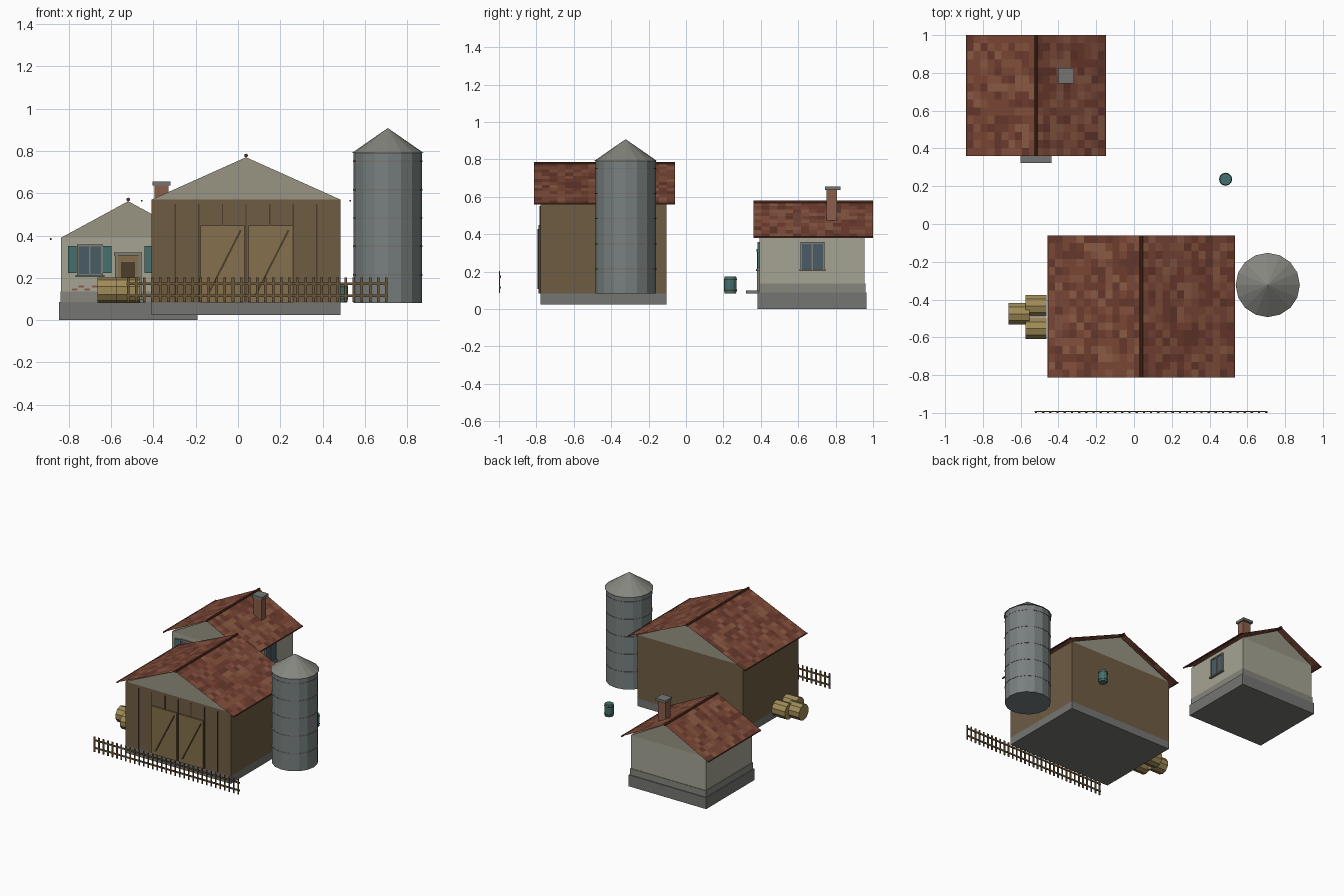
import bpy, bmesh, math, random
from mathutils import Vector

if "Cube" in bpy.data.objects:
    bpy.data.objects.remove(bpy.data.objects["Cube"])

random.seed(4)
mats = {}


def mat(name, hexcol):
    rgb = [int(hexcol[i:i + 2], 16) / 255 for i in (0, 2, 4)]
    m = bpy.data.materials.new(name)
    m.diffuse_color = [((c + 0.055) / 1.055) ** 2.4 for c in rgb] + [1]
    m.use_nodes = True
    m.node_tree.nodes["Principled BSDF"].inputs["Base Color"].default_value = m.diffuse_color
    mats[name] = m


for n, h in dict(stone="757672", plinth="86867c", plaster="a6a494", gable="989583", barn_wood="6f5c44",
                 door_wood="85704c", dark_wood="4c3d2c", glass="4a5c66", frame="7c7d72", teal="43706c",
                 brick="8c5f4b", metal="78807f", cone="85867f", hay="a08c58", ridge="5c3426", fence="6b5638",
                 tile_a="7a4636", tile_b="84503c", tile_c="6f3c2e", tile_d="8a5a44", tile_e="64372b").items():
    mat(n, h)


def add(name, bm, *materials):
    me = bpy.data.meshes.new(name)
    bm.normal_update()
    bm.to_mesh(me)
    bm.free()
    for m in materials:
        me.materials.append(mats[m])
    ob = bpy.data.objects.new(name, me)
    bpy.context.collection.objects.link(ob)
    return ob


def boxes(name, material, *specs):
    """Each spec is x0, x1, y0, y1, z0, z1."""
    bm = bmesh.new()
    for x0, x1, y0, y1, z0, z1 in specs:
        for v in bmesh.ops.create_cube(bm, size=1)['verts']:
            v.co = Vector(((x0 + x1) / 2 + v.co.x * (x1 - x0), (y0 + y1) / 2 + v.co.y * (y1 - y0),
                           (z0 + z1) / 2 + v.co.z * (z1 - z0)))
    return add(name, bm, material)


def prism(name, material, profile, y0, y1):
    """Extrude an (x, z) profile along y."""
    bm = bmesh.new()
    f = bm.faces.new([bm.verts.new((x, y0, z)) for x, z in profile])
    ext = bmesh.ops.extrude_face_region(bm, geom=[f])['geom']
    bmesh.ops.translate(bm, vec=(0, y1 - y0, 0), verts=[g for g in ext if isinstance(g, bmesh.types.BMVert)])
    bmesh.ops.recalc_face_normals(bm, faces=bm.faces)
    return add(name, bm, material)


def lathe(name, material, profile, loc, sides, axis='Z'):
    """Closed turned solid from (radius, height) points; a zero radius makes a tip."""
    bm = bmesh.new()
    rings = []
    for r, h in profile:
        n = sides if r > 0 else 1
        rings.append([bm.verts.new((r * math.cos(2 * math.pi * i / sides), r * math.sin(2 * math.pi * i / sides), h))
                      for i in range(n)])
    for a, b in zip(rings, rings[1:]):
        for i in range(sides):
            j = (i + 1) % sides
            bm.faces.new([a[i], a[j], b[0]] if len(b) == 1 else [a[i], a[j], b[j], b[i]])
    for ring in (rings[0], rings[-1]):
        if len(ring) > 1:
            bm.faces.new(ring)
    bmesh.ops.recalc_face_normals(bm, faces=bm.faces)
    ob = add(name, bm, material)
    ob.location = loc
    if axis == 'X':
        ob.rotation_euler = (0, math.pi / 2, 0)
    elif axis == 'Y':
        ob.rotation_euler = (-math.pi / 2, 0, 0)
    return ob


def roof(prefix, cx, half, y0, y1, z_eave, z_top, cols, rows):
    """Two thin slopes of mixed tiles, a ridge pole and eave strips."""
    bm = bmesh.new()
    for s in (-1, 1):
        grid = [[bm.verts.new((cx + s * half * c / cols, y0 + (y1 - y0) * r / rows,
                               z_top + (z_eave - z_top) * c / cols)) for r in range(rows + 1)]
                for c in range(cols + 1)]
        for c in range(cols):
            for r in range(rows):
                q = [grid[c][r], grid[c + 1][r], grid[c + 1][r + 1], grid[c][r + 1]]
                f = bm.faces.new(q if s > 0 else q[::-1])
                f.material_index = random.choices(range(5), (5, 4, 4, 2, 2))[0]
    add(prefix + "_roof_tiles", bm, *("tile_" + k for k in "abcde"))
    lathe(prefix + "_ridge_pole", "ridge", [(0.009, 0), (0.009, y1 - y0)], (cx, y0, z_top), 8, 'Y')
    boxes(prefix + "_eave_strips", "ridge", *[(cx + s * half - 0.004, cx + s * half + 0.004, y0, y1,
                                               z_eave - 0.005, z_eave + 0.003) for s in (-1, 1)])


def bar(name, material, p, q, y, width, depth):
    """Slanted board between two (x, z) points."""
    d = Vector((q[0] - p[0], q[1] - p[1])).normalized() * width / 2
    prism(name, material, [(p[0] - d.y, p[1] + d.x), (p[0] + d.y, p[1] - d.x),
                           (q[0] + d.y, q[1] - d.x), (q[0] - d.y, q[1] + d.x)], y, y + depth)


# --- House ---
HX, HY0, HY1 = -0.519, 0.393, 0.955
boxes("house_foundation", "stone", (HX - .328, HX + .328, .382, .966, 0, .087))
boxes("house_plinth", "plinth", (HX - .321, HX + .321, HY0 - .004, HY1 + .004, .087, .136))
boxes("house_walls", "plaster", (HX - .317, HX + .317, HY0, HY1, .087, .39))
prism("house_gables", "gable", [(HX - .317, .39), (HX + .317, .39), (HX, .562)], HY0, HY1)
roof("house", HX, .366, .36, 1.0, .385, .57, 10, 15)
boxes("chimney", "brick", (-.394, -.328, .75, .808, .42, .636))
boxes("chimney_cap", "stone", (-.403, -.318, .743, .825, .636, .655))
boxes("front_step", "stone", (-.6, -.438, .322, .395, .082, .1))

# House door
boxes("house_door_frame", "frame", (-.582, -.568, .38, HY0, .1, .306), (-.47, -.456, .38, HY0, .1, .306),
      (-.585, -.453, .376, HY0, .306, .32))
boxes("house_door", "door_wood", (-.568, -.47, .386, HY0, .1, .306))
boxes("house_door_panel", "dark_wood", (-.552, -.486, .384, .387, .2, .275))

# Mirrored front windows with shutters
for s, side in ((-1, "left"), (1, "right")):
    cx = HX + s * .181
    boxes(side + "_window_glass", "glass", (cx - .056, cx + .056, .387, HY0, .215, .35))
    boxes(side + "_window_frame", "frame",
          *[(cx + o - .004, cx + o + .004, .382, HY0, .213, .356) for o in (-.057, 0, .057)],
          (cx - .061, cx + .061, .382, HY0, .347, .357))
    boxes(side + "_window_sill", "frame", (cx - .068, cx + .068, .374, HY0, .204, .214))
    boxes(side + "_shutters", "teal", *[(cx + t * .083 - .02, cx + t * .083 + .02, .381, HY0, .222, .35)
                                        for t in (-1, 1)])

# Window in the right wall
WX, wy = HX + .317, .676
boxes("side_window_glass", "glass", (WX, WX + .006, wy - .058, wy + .058, .215, .35))
boxes("side_window_frame", "frame",
      *[(WX, WX + .011, wy + o - .004, wy + o + .004, .213, .356) for o in (-.06, 0, .06)],
      (WX, WX + .011, wy - .064, wy + .064, .347, .357))
boxes("side_window_sill", "frame", (WX, WX + .018, wy - .07, wy + .07, .204, .214))

# Exposed bricks under the left window
boxes("exposed_bricks", "brick", *[(x, x + .026, .387, HY0, z, z + .01) for x, z in
                                   ((-.755, .155), (-.69, .155), (-.785, .14), (-.725, .14), (-.665, .143))])

# --- Barn ---
BX, BH, BY0, BY1 = .038, .446, -.778, -.104
boxes("barn_foundation", "stone", (BX - BH, BX + BH, BY0, BY1, .025, .083))
boxes("barn_walls", "barn_wood", (BX - BH, BX + BH, BY0, BY1, .083, .57))
prism("barn_gables", "gable", [(BX - BH, .57), (BX + BH, .57), (BX, .77)], BY0, BY1)
roof("barn", BX, .493, -.813, -.06, .565, .778, 13, 18)
boxes("barn_wall_battens", "dark_wood", *[(BX - BH + i * .1115 - .003, BX - BH + i * .1115 + .003,
                                           BY0 - .005, BY0, .083, .55) for i in range(1, 8)])
for side, x0 in (("left", -.177), ("right", .049)):
    boxes(side + "_barn_door", "door_wood", (x0, x0 + .208, -.789, BY0, .083, .448))
    bar(side + "_barn_door_brace", "dark_wood", (x0 + .03, .11), (x0 + .19, .425), -.794, .009, .006)

# --- Silo ---
SX, SY = .708, -.323
lathe("silo_body", "metal", [(.162, .082), (.162, .79)], (SX, SY, 0), 16)
lathe("silo_cone", "cone", [(.17, .79), (0, .908)], (SX, SY, 0), 16)
for i in range(5):
    z = .215 + i * .134
    lathe("silo_band_%d" % (i + 1), "stone", [(.164, z - .003), (.164, z + .003)], (SX, SY, 0), 16)

# --- Water barrel ---
lathe("barrel", "teal", [(.031, .083), (.034, .105), (.034, .153), (.031, .175)], (.485, .237, 0), 12)
for i, z in enumerate((.1, .158)):
    lathe("barrel_hoop_%d" % (i + 1), "dark_wood", [(.0348, z - .003), (.0348, z + .003)], (.485, .237, 0), 12)

# --- Hay bales lying along x ---
for i, (x, y) in enumerate(((-.664, -.476), (-.574, -.433), (-.574, -.553))):
    lathe("hay_bale_%d" % (i + 1), "hay", [(.06, 0), (.06, .111)], (x, y, .141), 10, 'X')

# --- Picket fence ---
boxes("fence_pickets", "fence", *[(-.519 + i * .0381 - .006, -.519 + i * .0381 + .006, -1.0, -.994, .086, .202)
                                  for i in range(33)])
boxes("fence_rails", "fence", *[(-.526, .708, -.995, -.989, z - .006, z + .006) for z in (.115, .173)])
